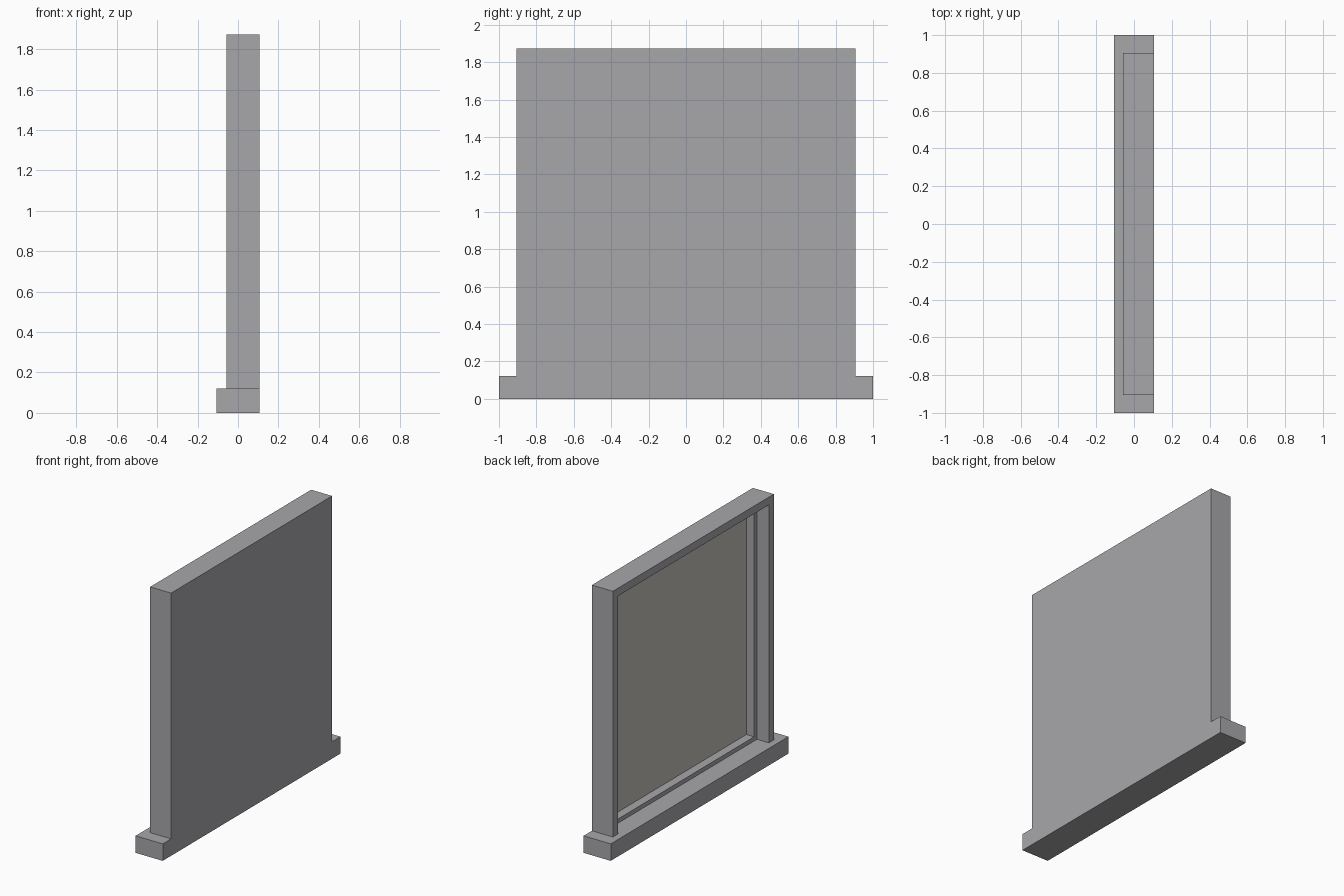
import bpy, bmesh

if "Cube" in bpy.data.objects:
    bpy.data.objects.remove(bpy.data.objects["Cube"])

# Main dimensions
SILL_X, SILL_H = 0.107, 0.121      # half depth and height of the sill
FRONT_X, BACK_X = -0.058, 0.107    # depth range of the window frame
HALF_W, TOP = 0.906, 1.872         # half width and top of the frame
CASING, SASH = 0.056, 0.032        # border widths
SKIN = 0.006                       # thickness of the closing panel


def material(name, rgb):
    m = bpy.data.materials.new(name)
    m.diffuse_color = (*rgb, 1.0)
    m.use_nodes = True
    m.node_tree.nodes["Principled BSDF"].inputs["Base Color"].default_value = m.diffuse_color
    return m


grey = material("frame grey", (0.39, 0.38, 0.40))
cream = material("pane warm grey", (0.555, 0.535, 0.485))


def finish(name, bm, mat):
    bmesh.ops.recalc_face_normals(bm, faces=bm.faces[:])
    mesh = bpy.data.meshes.new(name)
    bm.to_mesh(mesh)
    bm.free()
    mesh.materials.append(mat)
    obj = bpy.data.objects.new(name, mesh)
    bpy.context.collection.objects.link(obj)
    return obj


def box(name, x0, x1, half_y, z0, z1, mat):
    bm = bmesh.new()
    bmesh.ops.create_cube(bm, size=1)
    for v in bm.verts:
        v.co = (x1 if v.co.x > 0 else x0,
                half_y if v.co.y > 0 else -half_y,
                z1 if v.co.z > 0 else z0)
    return finish(name, bm, mat)


def border(name, x0, x1, half_y, z0, z1, w, bottom, mat):
    """Mitred frame in the YZ plane; bottom is the height of its lower rail."""
    def corners(h, lo, hi):
        return [(-h, lo), (-h, hi), (h, hi), (h, lo)]
    outer = corners(half_y, z0, z1)
    inner = corners(half_y - w, z0 + bottom, z1 - w)
    bm = bmesh.new()
    rings = [[bm.verts.new((x, y, z)) for y, z in loop]
             for x, loop in ((x0, outer), (x0, inner), (x1, inner), (x1, outer))]
    sides = range(4) if bottom else range(3)   # open-bottomed when no rail
    for a in range(4):
        r, s = rings[a], rings[(a + 1) % 4]
        for i in sides:
            j = (i + 1) % 4
            bm.faces.new((r[i], r[j], s[j], s[i]))
    if not bottom:                             # cap the feet of the jambs
        for i in (0, 3):
            bm.faces.new([r[i] for r in rings])
    return finish(name, bm, mat)


# Sill projecting on the open side
box("sill", -SILL_X, SILL_X, 1.0, 0, SILL_H, grey)

# Outer casing: two jambs and a head
border("casing", FRONT_X, BACK_X - SKIN, HALF_W, SILL_H, TOP, CASING, 0, grey)

# Recessed inner sash with a low bottom rail
border("sash", 0.036, BACK_X - SKIN, HALF_W - CASING, SILL_H, TOP - CASING,
       SASH, 0.03, grey)

# Pane set deep in the sash
box("pane", BACK_X - SKIN - 0.004, BACK_X - SKIN, HALF_W - CASING - SASH,
    SILL_H + 0.03, TOP - CASING - SASH, cream)

# Flat panel closing the far side
box("closing_panel", BACK_X - SKIN, BACK_X, HALF_W, SILL_H, TOP, grey)
